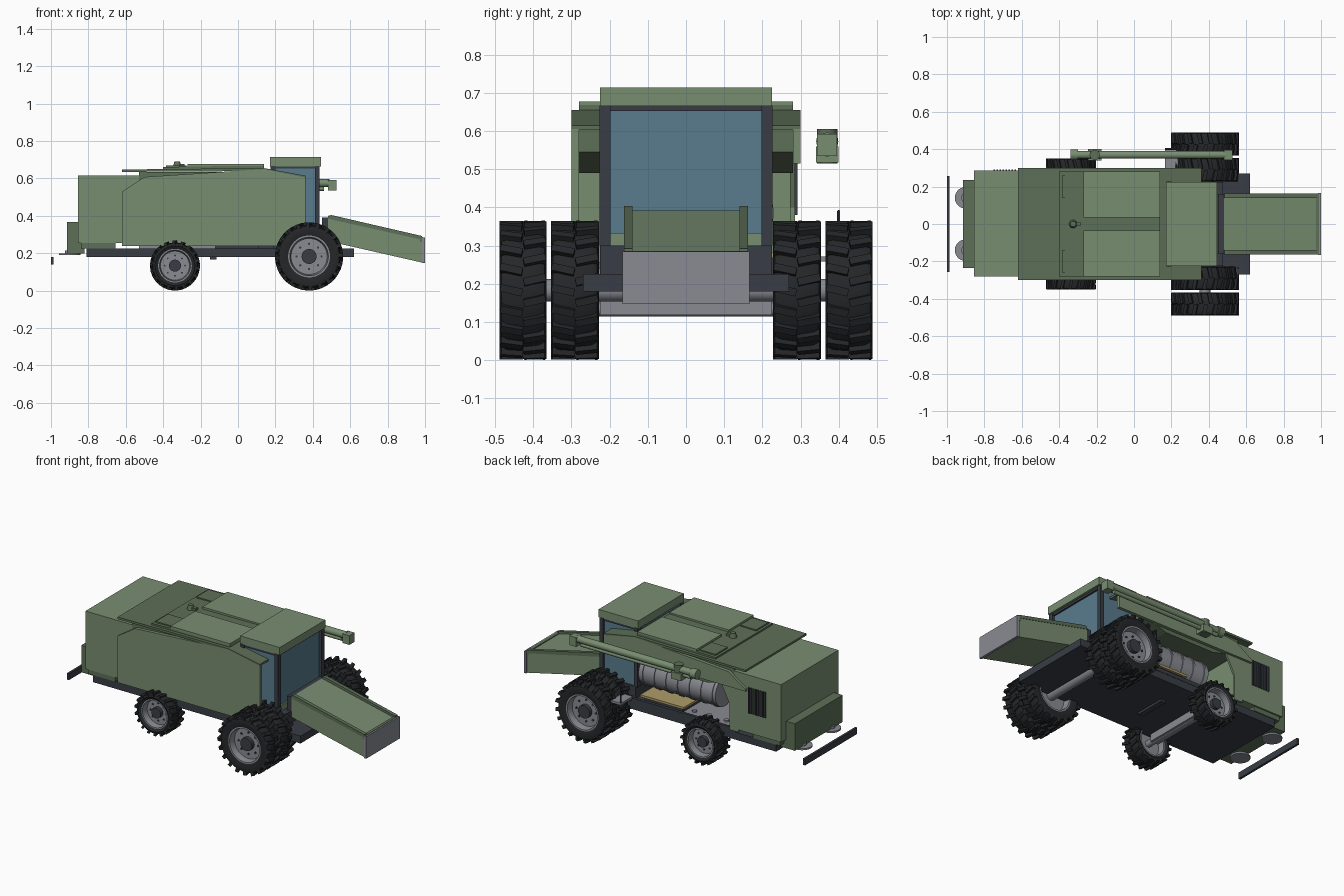
import bpy, bmesh, math
from mathutils import Vector, Matrix

if "Cube" in bpy.data.objects:
    bpy.data.objects.remove(bpy.data.objects["Cube"])

def mat(name, r, g, b):
    m = bpy.data.materials.new(name)
    m.diffuse_color = (r, g, b, 1)
    m.use_nodes = True
    m.node_tree.nodes["Principled BSDF"].inputs["Base Color"].default_value = m.diffuse_color
    return m

GREEN = mat("green_paint", .19, .27, .165)
DARKGREEN = mat("dark_green_paint", .11, .16, .095)
DARK = mat("dark_frame", .04, .047, .06)
TYRE = mat("rubber", .018, .02, .022)
GLASS = mat("glass", .1, .2, .27)
GREY = mat("grey_metal", .25, .26, .29)
TAN = mat("tan_sieve", .42, .33, .14)

def finish(name, bm, m, smooth=False):
    bmesh.ops.recalc_face_normals(bm, faces=bm.faces)
    me = bpy.data.meshes.new(name)
    bm.to_mesh(me)
    bm.free()
    ob = bpy.data.objects.new(name, me)
    bpy.context.collection.objects.link(ob)
    me.materials.append(m)
    if smooth:
        bpy.ops.object.select_all(action='DESELECT')
        ob.select_set(True)
        bpy.context.view_layer.objects.active = ob
        bpy.ops.object.shade_smooth_by_angle(angle=math.radians(35))
    return ob

def add_box(bm, x0, x1, y0, y1, z0, z1, rot=None):
    mtx = Matrix.Translation(((x0+x1)/2, (y0+y1)/2, (z0+z1)/2)) @ (rot or Matrix()) @ \
        Matrix.Diagonal((x1-x0, y1-y0, z1-z0, 1))
    bmesh.ops.create_cube(bm, size=1, matrix=mtx)

def box(name, m, *b):
    bm = bmesh.new()
    add_box(bm, *b)
    return finish(name, bm, m)

def prism(name, m, pts, y0, y1):
    bm = bmesh.new()
    f = bm.faces.new([bm.verts.new((x, y0, z)) for x, z in pts])
    r = bmesh.ops.extrude_face_region(bm, geom=[f])
    bmesh.ops.translate(bm, verts=[v for v in r['geom'] if isinstance(v, bmesh.types.BMVert)], vec=(0, y1-y0, 0))
    return finish(name, bm, m)

def rod(name, m, p0, p1, r, n=24, r2=None):
    p0, p1 = Vector(p0), Vector(p1)
    d = p1 - p0
    mtx = Matrix.Translation((p0+p1)/2) @ d.to_track_quat('Z', 'Y').to_matrix().to_4x4()
    bm = bmesh.new()
    bmesh.ops.create_cone(bm, cap_ends=True, segments=n, radius1=r, radius2=r if r2 is None else r2,
                          depth=d.length, matrix=mtx)
    return finish(name, bm, m, True)

def lathe(name, m, prof, c, n=48):
    # closed (radius, y) profile spun around the wheel axle
    bm = bmesh.new()
    vs = [bm.verts.new((r, y, 0)) for r, y in prof]
    es = [bm.edges.new((vs[i], vs[(i+1) % len(vs)])) for i in range(len(vs))]
    bmesh.ops.spin(bm, geom=vs+es, cent=(0, 0, 0), axis=(0, 1, 0), angle=2*math.pi, steps=n)
    bmesh.ops.remove_doubles(bm, verts=bm.verts, dist=1e-5)
    bmesh.ops.translate(bm, verts=bm.verts, vec=c)
    return finish(name, bm, m, True)

# ---- wheels
def wheel(name, x, y, R, w, rim, s, lugs):
    h, T, c = w/2, R*.92, Vector((x, y, R))
    lathe(name+"_tyre", TYRE, [(rim, -h*.85), (T*.86, -h), (T*.96, -h*.92), (T, -h*.7), (T, h*.7),
                               (T*.96, h*.92), (T*.86, h), (rim, h*.85)], c)
    bm = bmesh.new()
    for i in range(lugs):
        for side in (-1, 1):
            a = 2*math.pi*(i + (.5 if side > 0 else 0))/lugs
            b2 = bmesh.new()
            L = R - T + .012
            add_box(b2, -R*.055, R*.055, side*h*.5-h*.48, side*h*.5+h*.48, R-L-.001, R-.001,
                    Matrix.Rotation(side*.22, 4, 'Z'))
            b2.transform(Matrix.Translation(c) @ Matrix.Rotation(a, 4, 'Y'))
            tmp = bpy.data.meshes.new("tmp")
            b2.to_mesh(tmp)
            b2.free()
            bm.from_mesh(tmp)
            bpy.data.meshes.remove(tmp)
    finish(name+"_lugs", bm, TYRE)
    # dished rim, hub and bolts
    lathe(name+"_rim", GREY, [(rim, -h*.85), (rim, h*.85), (rim*.92, h*.85), (rim*.86, h*.3),
                              (rim*.86, -h*.3), (rim*.92, -h*.85)], c)
    def disc(n, m, r, y0, y1, dx=0, dz=0, k=32):
        rod(name+n, m, c+Vector((dx, y0, dz)), c+Vector((dx, y1, dz)), r, k)
    disc("_disc", GREY, rim*.88, -h*.2, h*.2)
    disc("_hub", DARK, rim*.36, -h*.2, s*h*.6, k=16)
    for i in range(8):
        a = i*math.pi/4
        disc("_bolt", DARK, rim*.06, 0, s*h*.3, rim*.6*math.cos(a), rim*.6*math.sin(a), 6)

for s, n in ((-1, "near"), (1, "far")):
    wheel("front_inner_wheel_"+n, .38, s*.291, .183, .125, .112, s, 20)
    wheel("front_outer_wheel_"+n, .38, s*.427, .183, .122, .112, s, 20)
    wheel("rear_wheel_"+n, -.337, s*.29, .134, .12, .09, s, 18)
rod("front_axle", GREY, (.38, -.42, .183), (.38, .42, .183), .03)
rod("rear_axle_shaft", GREY, (-.337, -.29, .134), (-.337, .29, .134), .02)
box("rear_axle_beam", GREY, -.365, -.31, -.225, .225, .118, .165)

# ---- chassis
box("chassis", DARK, -.81, .62, -.27, .27, .18, .226)
box("underside_bracket", DARK, -.15, -.115, -.1, .1, .166, .18)
box("cab_base", DARK, .19, .475, -.225, .225, .226, .3)
box("cab_sill", DARK, .45, .48, -.16, .16, .3, .39)

# ---- side panels and shell
prism("near_side_panel", GREEN, [(-.62, .24), (-.62, .53), (-.5, .608), (.14, .65), (.36, .605), (.36, .24)], -.3, -.28)
prism("far_upper_panel", GREEN, [(-.62, .515), (-.62, .53), (-.5, .608), (.14, .65), (.36, .605), (.36, .515)], .28, .3)
prism("far_panel_brace", GREEN, [(-.56, .24), (-.56, .52), (-.44, .52), (-.5, .4), (-.5, .24)], .272, .285)
prism("grain_tank", DARKGREEN, [(-.53, .545), (-.53, .635), (.16, .635), (.16, .545), (0, .49), (-.35, .49)], -.28, .28)
prism("top_deck", DARKGREEN, [(-.62, .635), (-.62, .648), (.14, .655), (.36, .615), (.36, .603), (.14, .64)], -.3, .3)
prism("tank_lid_base", DARKGREEN, [(-.4, .645), (-.4, .66), (-.27, .664), (.14, .668), (.14, .645)], -.28, .28)
for s in (-1, 1):
    y = sorted((s*.035, s*.28))
    box("tank_lid", GREEN, -.27, .14, *y, .66, .677)
    y = sorted((s*.14, s*.26))
    box("deck_hatch", DARKGREEN, -.385, -.275, *y, .655, .669)
rod("beacon", DARKGREEN, (-.325, 0, .655), (-.325, 0, .69), .024, 16, .015)
box("beacon_arm", DARKGREEN, -.32, -.285, -.012, .012, .66, .678)

# ---- rear hood and chopper
prism("rear_hood", GREEN, [(-.855, .255), (-.855, .615), (-.53, .615), (-.53, .255)], -.28, .285)
box("hood_lower", DARKGREEN, -.84, -.655, -.275, .275, .226, .256)
box("tail_chopper", DARKGREEN, -.915, -.82, -.235, .235, .2, .368)
bm = bmesh.new()
for i in range(8):
    add_box(bm, -.752+i*.016, -.743+i*.016, .283, .292, .38, .54)
finish("hood_grille", bm, DARK)
for s in (-1, 1):
    rod("spreader_disc", GREY, (-.9, s*.14, .19), (-.9, s*.14, .2), .058)
    rod("spreader_hub", GREY, (-.9, s*.14, .198), (-.9, s*.14, .215), .025, 16)
box("rear_bumper", DARK, -1, -.986, -.257, .257, .14, .18)

# ---- machinery in the open side
rod("threshing_drum", GREY, (-.36, .13, .385), (.17, .13, .385), .095, 32)
for i in range(7):
    x = -.34+i*.08
    rod("drum_band", GREY, (x, .13, .385), (x+.012, .13, .385), .1, 32)
box("sieve_tray", TAN, -.17, .13, .02, .265, .268, .282)
box("sieve_support", DARK, -.15, .11, .03, .25, .226, .268)
box("grey_deck", GREY, -.53, -.12, -.26, .265, .226, .24)
box("side_rail", DARK, -.53, .19, .255, .272, .226, .25)
for x in (-.42, -.3, -.2):
    rod("deck_cap", GREY, (x, .2, .24), (x, .2, .25), .014, 12)

# ---- cab
prism("cab_glass", GLASS, [(.18, .3), (.18, .665), (.42, .665), (.42, .3)], -.215, .215)
for s in (-1, 1):
    y = sorted((s*.198, s*.227))
    box("cab_front_post", DARK, .412, .436, *y, .3, .667)
    box("cab_rear_post", DARK, .175, .2, *y, .3, .667)
box("windscreen_sill", GREEN, .4, .43, -.2, .2, .3, .333)
box("cab_roof_seal", DARK, .18, .43, -.222, .222, .652, .666)
box("cab_roof", GREEN, .172, .445, -.225, .225, .665, .714)

# ---- feeder house
prism("feeder_house", GREEN, [(.48, .265), (.48, .392), (.985, .278), (.985, .15)], -.16, .16)
for s in (-1, 1):
    y = sorted((s*.14, s*.163))
    prism("feeder_rail", DARKGREEN, [(.48, .385), (.483, .402), (.5, .404), (.985, .292), (.985, .272)], *y)
box("feeder_lip", DARKGREEN, .972, .99, -.163, .163, .26, .286)
box("feeder_mouth", GREY, .985, 1, -.166, .166, .147, .284)

# ---- unloading auger
rod("auger_tube", GREEN, (-.32, .37, .575), (.49, .37, .575), .021)
rod("auger_lower_tube", GREEN, (-.3, .37, .545), (.46, .37, .545), .012, 16)
rod("auger_rear_collar", GREEN, (-.34, .37, .573), (-.3, .37, .573), .029)
rod("auger_pivot", DARKGREEN, (-.21, .37, .515), (-.21, .37, .606), .027)
box("auger_pivot_block", GREEN, -.245, -.175, .34, .4, .517, .56)
box("auger_spout", GREEN, .48, .527, .343, .395, .535, .592)

# ---- access step
box("access_step", GREY, .165, .235, .29, .405, .258, .272)
rod("step_post", DARK, (.17, .4, .265), (.17, .4, .39), .004, 8)
rod("step_post", DARK, (.23, .4, .265), (.23, .4, .34), .004, 8)
rod("step_rail", DARK, (.17, .4, .39), (.23, .4, .34), .004, 8)
